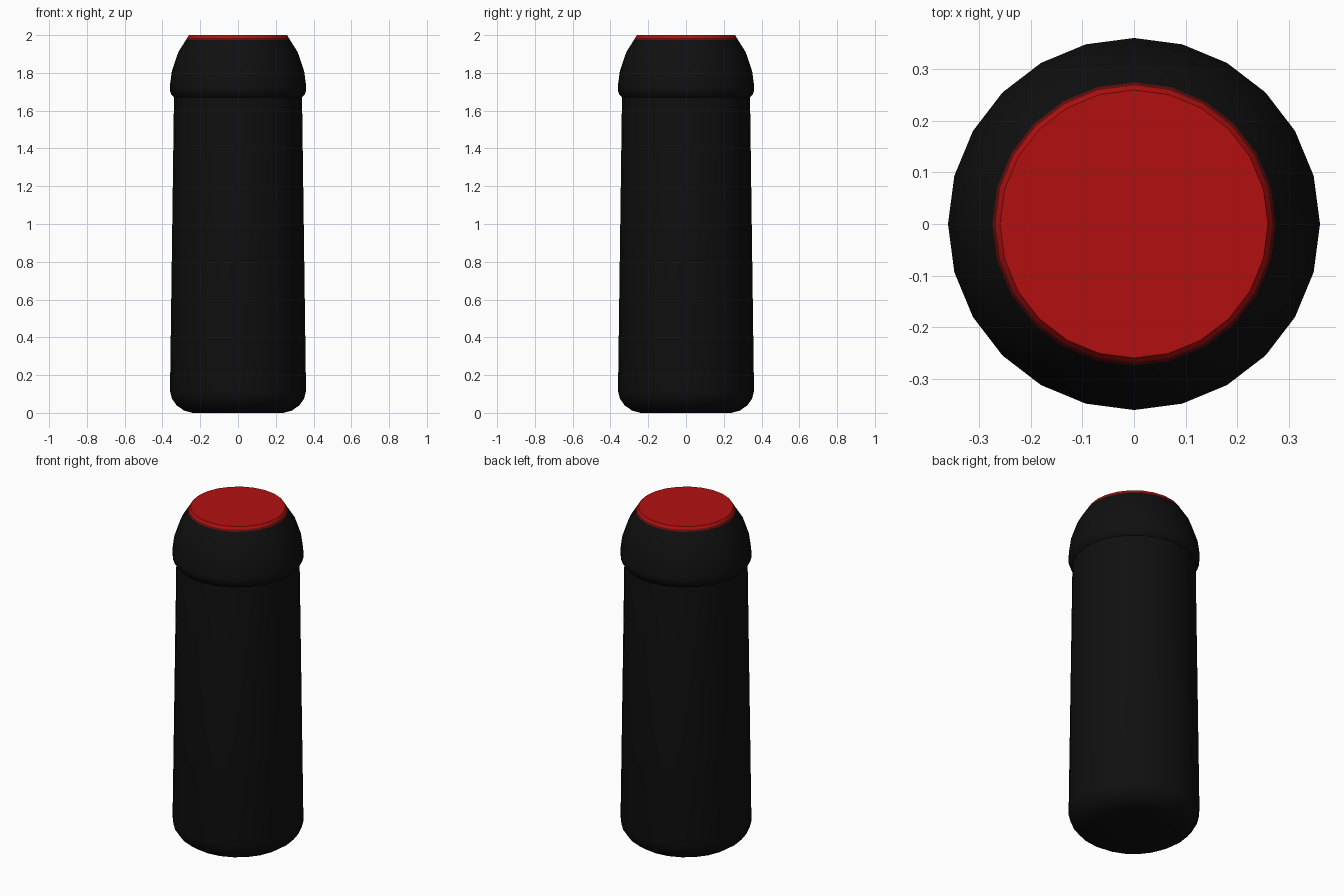
import bpy, bmesh, math

if "Cube" in bpy.data.objects:
    bpy.data.objects.remove(bpy.data.objects["Cube"])

SIDES = 24


def material(name, rgb):
    m = bpy.data.materials.new(name)
    m.diffuse_color = (*rgb, 1)
    m.use_nodes = True
    m.node_tree.nodes["Principled BSDF"].inputs["Base Color"].default_value = m.diffuse_color
    return m


def lathe(name, profile, mat, cap_bottom=False, cap_top=False):
    """Revolve (radius, height) points around z."""
    bm = bmesh.new()
    rings = []
    for r, z in profile:
        rings.append([bm.verts.new((r * math.cos(a), r * math.sin(a), z))
                      for a in (math.tau * i / SIDES for i in range(SIDES))])
    for low, high in zip(rings, rings[1:]):
        for i in range(SIDES):
            j = (i + 1) % SIDES
            bm.faces.new((low[i], low[j], high[j], high[i]))
    if cap_bottom:
        bm.faces.new(rings[0][::-1])
    if cap_top:
        bm.faces.new(rings[-1])
    mesh = bpy.data.meshes.new(name)
    bm.to_mesh(mesh)
    bm.free()
    mesh.materials.append(mat)
    obj = bpy.data.objects.new(name, mesh)
    bpy.context.collection.objects.link(obj)
    bpy.context.view_layer.objects.active = obj
    bpy.ops.object.select_all(action='DESELECT')
    obj.select_set(True)
    bpy.ops.object.shade_smooth_by_angle(angle=math.radians(40))
    return obj


black = material("black", (0.005, 0.005, 0.005))
red = material("red", (0.45, 0.005, 0.005))
dark_red = material("dark_red", (0.12, 0.004, 0.004))

# Tapered body with a rounded foot
lathe("body", [(0.24, 0), (0.285, 0.012), (0.325, 0.04), (0.35, 0.075),
               (0.36, 0.115), (0.339, 1.67)], black, cap_bottom=True)

# Overhanging domed cap
lathe("cap", [(0.339, 1.67), (0.353, 1.685), (0.361, 1.71), (0.361, 1.73),
              (0.35, 1.81), (0.316, 1.91), (0.275, 1.975)], black)

# Faded rim and flat red top
lathe("top_rim", [(0.275, 1.975), (0.269, 1.985)], dark_red)
lathe("top_disc", [(0.269, 1.985), (0.26, 2.0)], red, cap_top=True)
